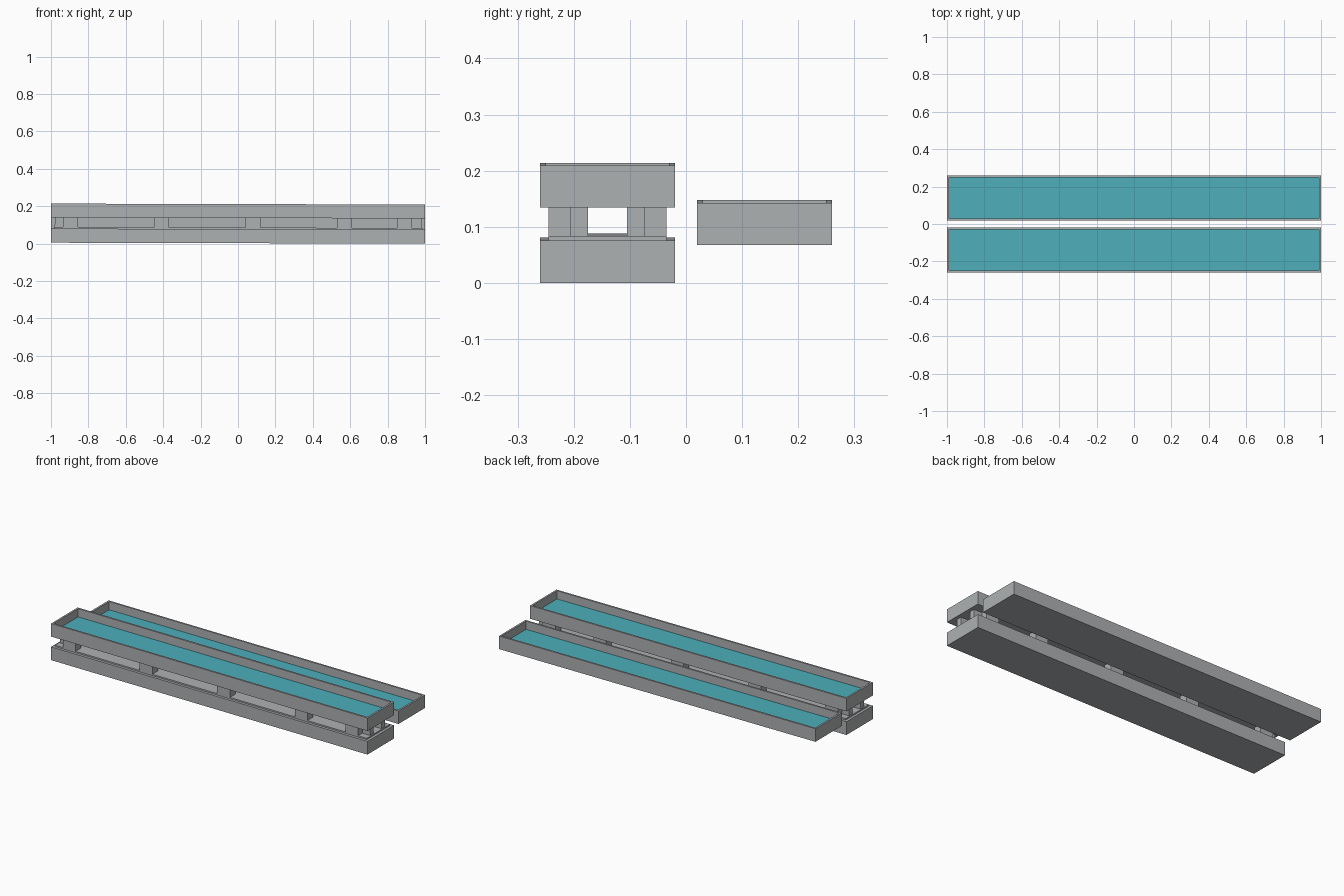
import bpy, bmesh
from mathutils import Matrix, Vector

if "Cube" in bpy.data.objects:
    bpy.data.objects.remove(bpy.data.objects["Cube"])


def material(name, rgb):
    m = bpy.data.materials.new(name)
    m.diffuse_color = (*rgb, 1)
    m.use_nodes = True
    m.node_tree.nodes["Principled BSDF"].inputs["Base Color"].default_value = m.diffuse_color
    return m


GREY = material("grey_plastic", (0.42, 0.44, 0.45))
TEAL = material("teal_water", (0.075, 0.43, 0.50))
# the whole model leans very slightly, left end higher
TILT = Matrix.Translation((0, 0, 0.0025)) @ Matrix.Rotation(0.0025, 4, 'Y')


def finish(bm, name, mats):
    bm.transform(TILT)
    bmesh.ops.recalc_face_normals(bm, faces=bm.faces)
    me = bpy.data.meshes.new(name)
    bm.to_mesh(me)
    bm.free()
    for m in mats:
        me.materials.append(m)
    ob = bpy.data.objects.new(name, me)
    bpy.context.collection.objects.link(ob)


def box_bm(x0, x1, y0, y1, z0, z1):
    bm = bmesh.new()
    mat = Matrix.Translation(((x0 + x1) / 2, (y0 + y1) / 2, (z0 + z1) / 2)) \
        @ Matrix.Diagonal((x1 - x0, y1 - y0, z1 - z0, 1))
    bmesh.ops.create_cube(bm, size=1, matrix=mat)
    return bm


def box(name, *dims):
    finish(box_bm(*dims), name, [GREY])


def trough(name, yc, z0, depth=0.047, height=0.0745):
    # open tray: inset the top face, extrude it down and colour it as water
    bm = box_bm(-1, 1, yc - 0.12, yc + 0.12, z0, z0 + height)
    bm.normal_update()
    top = max(bm.faces, key=lambda f: f.calc_center_median().z)
    bmesh.ops.inset_region(bm, faces=[top], thickness=0.0145)
    ext = bmesh.ops.extrude_discrete_faces(bm, faces=[top])['faces'][0]
    bmesh.ops.translate(bm, verts=ext.verts, vec=Vector((0, 0, -depth)))
    ext.material_index = 1
    finish(bm, name, [GREY, TEAL])


YC = -0.14
# two water troughs
trough("upper_trough", YC, 0.1345)
trough("rear_trough", 0.14, 0.068)

# closed base under the front trough
box("base_box", -1, 1, YC - 0.12, YC + 0.12, 0, 0.0755)
box("base_lid", -0.985, 0.985, YC - 0.105, YC + 0.105, 0.0755, 0.0835)

# support posts along both long sides
for i, x in enumerate((-0.895, -0.41, 0.08, 0.57, 0.89)):
    for side, s in (("front", -1), ("back", 1)):
        ya, yb = sorted((YC + s * 0.055, YC + s * 0.105))
        box(f"{side}_post_{i + 1}", x - 0.04, x + 0.04, ya, yb, 0.0835, 0.1345)

# support posts at both ends
for end, e in (("left", -1), ("right", 1)):
    for side, s in (("front", -1), ("back", 1)):
        ya, yb = sorted((YC + s * 0.035, YC + s * 0.067))
        xa, xb = sorted((e * 0.93, e * 0.98))
        box(f"{end}_end_{side}_post", xa, xb, ya, yb, 0.0835, 0.1345)
